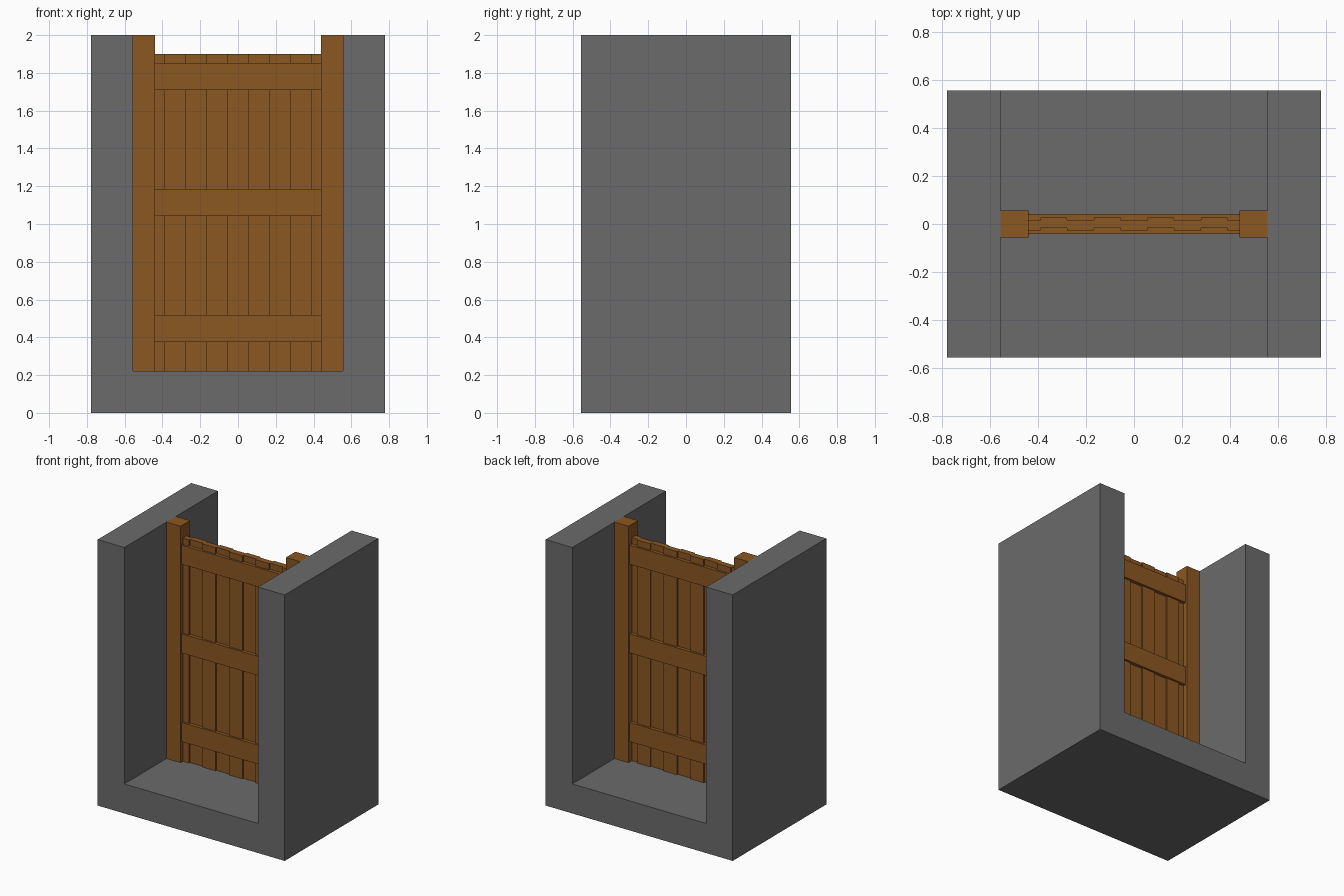
import bpy, bmesh

cube = bpy.data.objects.get("Cube")
if cube:
    bpy.data.objects.remove(cube, do_unlink=True)


def material(name, colour):
    mat = bpy.data.materials.new(name)
    mat.use_nodes = True
    mat.diffuse_color = colour
    mat.node_tree.nodes["Principled BSDF"].inputs["Base Color"].default_value = colour
    return mat


stone = material("grey stone", (0.147, 0.147, 0.147, 1))
wood = material("brown wood", (0.258, 0.095, 0.016, 1))


def prism(name, outline, offset, mat):
    """Extrude a closed outline of 3D points along an offset."""
    bm = bmesh.new()
    face = bm.faces.new([bm.verts.new(p) for p in outline])
    result = bmesh.ops.extrude_face_region(bm, geom=[face], use_keep_orig=True)
    moved = [v for v in result["geom"] if isinstance(v, bmesh.types.BMVert)]
    bmesh.ops.translate(bm, verts=moved, vec=offset)
    bmesh.ops.recalc_face_normals(bm, faces=bm.faces)
    mesh = bpy.data.meshes.new(name)
    bm.to_mesh(mesh)
    bm.free()
    mesh.materials.append(mat)
    obj = bpy.data.objects.new(name, mesh)
    bpy.context.collection.objects.link(obj)
    return obj


def box(name, x0, x1, half_depth, z0, z1, mat):
    outline = [(x0, -half_depth, z0), (x1, -half_depth, z0),
               (x1, half_depth, z0), (x0, half_depth, z0)]
    return prism(name, outline, (0, 0, z1 - z0), mat)


# Main sizes
OUTER, INNER, DEPTH = 0.778, 0.556, 0.556
FLOOR, TOP = 0.222, 2.0
POST_INNER, POST_DEPTH = 0.439, 0.056

# Channel: two walls and a floor in one U-shaped block
u_shape = [(-OUTER, 0), (OUTER, 0), (OUTER, TOP), (INNER, TOP),
           (INNER, FLOOR), (-INNER, FLOOR), (-INNER, TOP), (-OUTER, TOP)]
prism("stone_channel", [(x, -DEPTH, z) for x, z in u_shape], (0, 2 * DEPTH, 0), stone)

# Posts against the walls
box("right_post", -INNER, -POST_INNER, POST_DEPTH, FLOOR, TOP, wood)
box("left_post", POST_INNER, INNER, POST_DEPTH, FLOOR, TOP, wood)

# Gate panel: planks staggered alternately forward and back
PLANK, HALF_THICK, SHIFT = 0.1111, 0.0222, 0.0055
edges = [-POST_INNER] + [(i - 3.5) * PLANK for i in range(8)] + [POST_INNER]
centre_line = []
for i, (a, b) in enumerate(zip(edges, edges[1:])):
    y = SHIFT if i % 2 else -SHIFT
    centre_line += [(a, y), (b, y)]
front = [(x, y - HALF_THICK, FLOOR) for x, y in centre_line]
back = [(x, y + HALF_THICK, FLOOR) for x, y in reversed(centre_line)]
prism("plank_panel", front + back, (0, 0, 1.9 - FLOOR), wood)

# Cross rails showing on both sides of the planks
for name, z in (("lower_rail", 0.375), ("middle_rail", 1.042), ("upper_rail", 1.709)):
    box(name, -POST_INNER, POST_INNER, 0.042, z, z + 0.144, wood)
